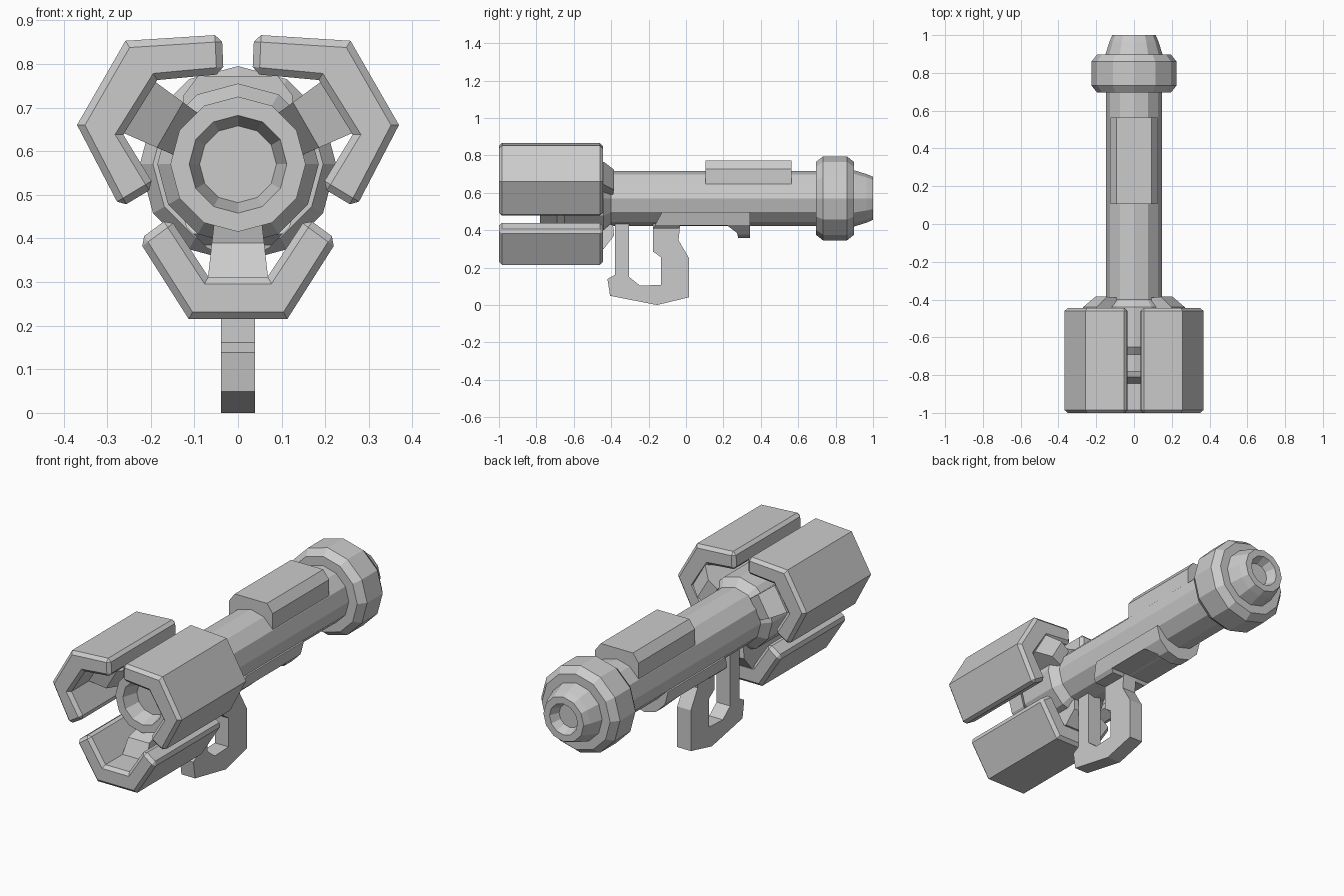
import bpy, bmesh
from math import sin, cos, pi, radians
from mathutils import Vector, Matrix

if "Cube" in bpy.data.objects:
    bpy.data.objects.remove(bpy.data.objects["Cube"])

AXIS_Z = 0.57
SIDES = 12


def finish(name, bm):
    bmesh.ops.remove_doubles(bm, verts=bm.verts, dist=1e-5)
    bmesh.ops.recalc_face_normals(bm, faces=bm.faces)
    me = bpy.data.meshes.new(name)
    bm.to_mesh(me)
    bm.free()
    ob = bpy.data.objects.new(name, me)
    bpy.context.collection.objects.link(ob)
    return ob


def lathe(name, profile, z=AXIS_Z):
    """Revolve (radius, y) points about the barrel axis; ends are capped."""
    bm = bmesh.new()
    rings = [[bm.verts.new((r * sin(2 * pi * i / SIDES), y, z + r * cos(2 * pi * i / SIDES)))
              for i in range(SIDES)] for r, y in profile]
    for a, b in zip(rings, rings[1:]):
        for i in range(SIDES):
            j = (i + 1) % SIDES
            bm.faces.new((a[i], a[j], b[j], b[i]))
    bm.faces.new(rings[0])
    bm.faces.new(rings[-1])
    return finish(name, bm)


def prism(name, points, offset):
    """Extrude a closed outline of 3D points by an offset vector."""
    bm = bmesh.new()
    face = bm.faces.new([bm.verts.new(p) for p in points])
    ext = bmesh.ops.extrude_face_region(bm, geom=[face], use_keep_orig=True)
    bmesh.ops.translate(bm, vec=Vector(offset),
                        verts=[v for v in ext["geom"] if isinstance(v, bmesh.types.BMVert)])
    return finish(name, bm)


def side_prism(name, outline, half):
    return prism(name, [(-half, y, z) for y, z in outline], (2 * half, 0, 0))


# Barrel, muzzle core, rear ring and exhaust nozzle
lathe("barrel", [(0.147, -0.45), (0.147, 0.72)])
lathe("muzzle", [(0.088, -0.70), (0.112, -0.78), (0.155, -0.78), (0.155, -0.69),
                 (0.185, -0.65), (0.185, -0.44), (0.147, -0.40)])
lathe("rear_ring", [(0.195, 0.695), (0.225, 0.733), (0.225, 0.86), (0.195, 0.898)])
lathe("rear_nozzle", [(0.15, 0.88), (0.15, 0.90), (0.13, 0.965), (0.115, 1.0),
                      (0.08, 1.0), (0.06, 0.95)])

# Three armoured claws around the muzzle
half_lower = [(0.068, 0.312), (0.157, 0.448), (0.228, 0.396), (0.113, 0.215)]
lower = half_lower + [(-x, z) for x, z in reversed(half_lower)]
upper = [(0.037, 0.867), (0.258, 0.853), (0.369, 0.66), (0.270, 0.470),
         (0.19, 0.518), (0.263, 0.638), (0.185, 0.763), (0.033, 0.777)]
claws = {"lower_claw": lower, "right_claw": upper,
         "left_claw": [(-x, z) for x, z in upper]}
for name, outline in claws.items():
    claw = prism(name, [(x, -1.0, z) for x, z in outline], (0, 0.555, 0))
    mod = claw.modifiers.new("chamfer", "BEVEL")
    mod.width = 0.016
    mod.segments = 1
    mod.limit_method = 'ANGLE'
    mod.angle_limit = radians(72)

# Tapered brackets joining each claw to the muzzle
bracket_side = [(0.27, -0.85), (0.18, -0.81), (0.14, -0.69),
                (0.14, -0.39), (0.20, -0.385), (0.27, -0.44)]
for k, name in enumerate(("lower_bracket", "right_bracket", "left_bracket")):
    ob = side_prism(name, [(y, -r) for r, y in bracket_side], 0.07)
    for v in ob.data.vertices:
        v.co.x *= 1 - 1.6 * (0.27 + v.co.z)
    ob.data.transform(Matrix.Translation((0, 0, AXIS_Z)) @ Matrix.Rotation(-k * 2 * pi / 3, 4, 'Y'))

# Chamfered housing on top of the barrel
housing = [(-0.125, 0.64), (-0.125, 0.728), (-0.092, 0.772),
           (0.092, 0.772), (0.125, 0.728), (0.125, 0.64)]
prism("top_housing", [(x, 0.105, z) for x, z in housing], (0, 0.46, 0))

# Rounded under-rail with a front hook, trimmed by a round cutter
rail = side_prism("under_rail", [(-0.175, 0.41), (-0.128, 0.497), (0.342, 0.497), (0.342, 0.34),
                                 (0.283, 0.34), (0.273, 0.385), (0.22, 0.425), (-0.03, 0.425),
                                 (-0.04, 0.41)], 0.2)
cutter = lathe("rail_cutter", [(0.137, -0.4), (0.137, 0.5)], z=0.495)
cutter.hide_render = True
cutter.hide_viewport = True
mod = rail.modifiers.new("round", "BOOLEAN")
mod.operation = 'INTERSECT'
mod.solver = 'EXACT'
mod.object = cutter

# Pistol grip with its looped guard
side_prism("grip", [(-0.38, 0.46), (-0.38, 0.165), (-0.42, 0.143), (-0.406, 0.053),
                    (-0.155, 0.004), (0.016, 0.045), (0.016, 0.255), (-0.04, 0.35),
                    (-0.03, 0.44), (-0.176, 0.44), (-0.176, 0.289), (-0.134, 0.26),
                    (-0.134, 0.112), (-0.245, 0.107), (-0.305, 0.155), (-0.305, 0.46)], 0.039)
for ob in bpy.data.objects:
    if ob.name == "grip":
        ob.data.transform(Matrix.Translation((0, 0, -0.004)))
